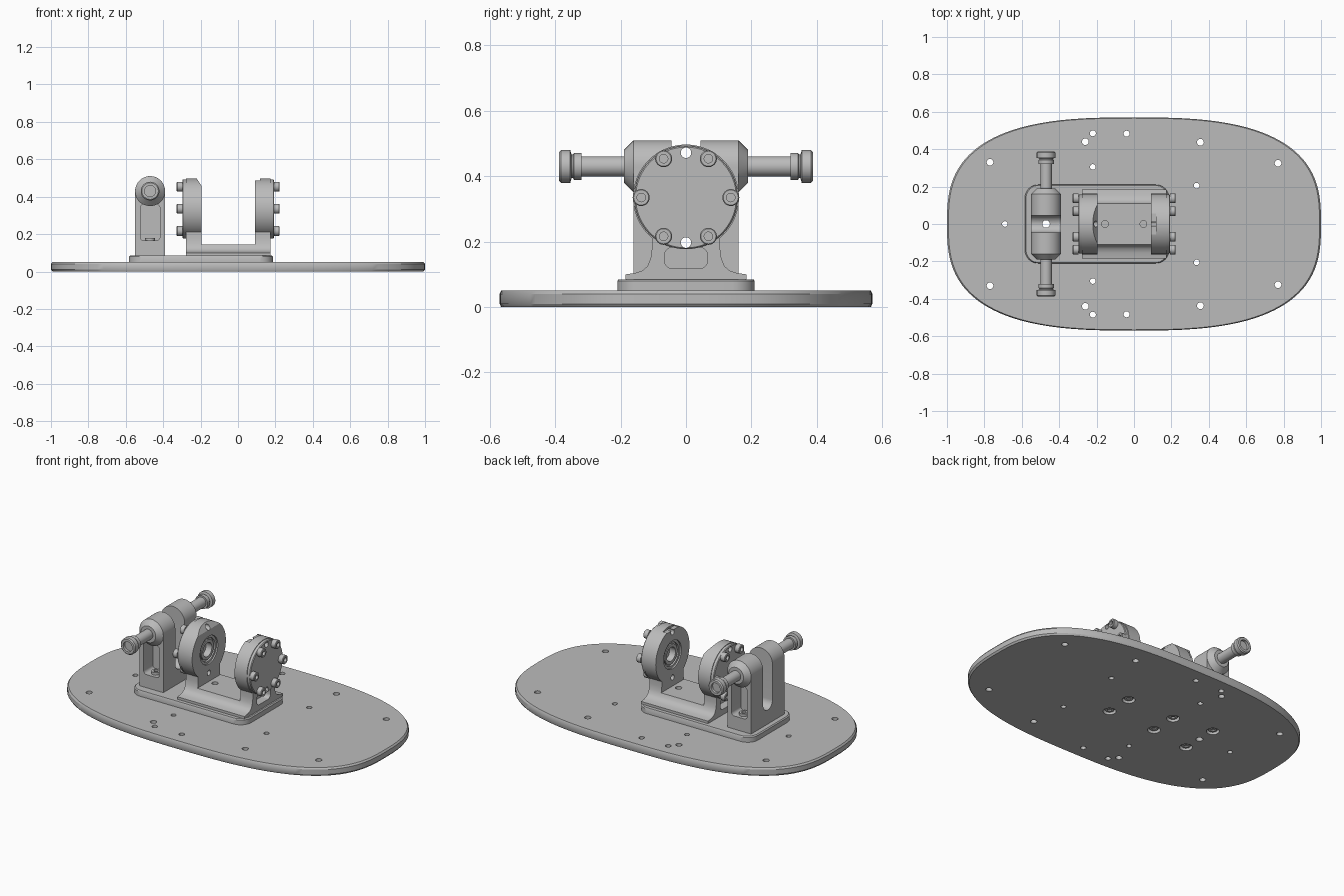
import bpy, bmesh
from math import cos, sin, pi, radians, copysign

if "Cube" in bpy.data.objects:
    bpy.data.objects.remove(bpy.data.objects["Cube"])

GREY = (0.5, 0.5, 0.5, 1)
grey = bpy.data.materials.new("machined grey")
grey.use_nodes = True
grey.diffuse_color = GREY
grey.node_tree.nodes["Principled BSDF"].inputs["Base Color"].default_value = GREY


def place(axis, p, q, t):
    """Map profile coordinates p, q and depth t onto the chosen axis."""
    return {"x": (t, p, q), "y": (p, t, q), "z": (p, q, t)}[axis]


def skin(name, rings, closed=False):
    """Join equal rings of points into a solid with smooth curved sides."""
    bm = bmesh.new()
    loops = [[bm.verts.new(p) for p in ring] for ring in rings]
    n = len(loops[0])
    pairs = list(zip(loops, loops[1:]))
    if closed:
        pairs.append((loops[-1], loops[0]))
    else:
        bm.faces.new(loops[0])
        bm.faces.new(loops[-1])
    for a, b in pairs:
        for i in range(n):
            j = (i + 1) % n
            bm.faces.new((a[i], a[j], b[j], b[i]))
    bmesh.ops.recalc_face_normals(bm, faces=bm.faces)
    mesh = bpy.data.meshes.new(name)
    bm.to_mesh(mesh)
    bm.free()
    mesh.materials.append(grey)
    obj = bpy.data.objects.new(name, mesh)
    bpy.context.collection.objects.link(obj)
    smooth(obj)
    return obj


def smooth(obj):
    for f in obj.data.polygons:
        f.use_smooth = True
    obj.data.set_sharp_from_angle(angle=radians(30))


def prism(name, pts, axis, layers, centre=(0, 0)):
    """Stack an outline at (scale, depth) layers."""
    return skin(name, [[place(axis, centre[0] + p * s, centre[1] + q * s, t)
                        for p, q in pts] for s, t in layers])


def extrude(name, pts, axis, a, b):
    return prism(name, pts, axis, [(1, a), (1, b)])


def lathe(name, profile, axis, centre, closed=False, sides=40):
    """Turn a (radius, depth) profile around an axis."""
    ang = [2 * pi * i / sides for i in range(sides)]
    return skin(name, [[place(axis, centre[0] + r * cos(a), centre[1] + r * sin(a), t)
                        for a in ang] for r, t in profile], closed)


def drill(r, axis, centre, a, b):
    return lathe("cutter", [(r, a), (r, b)], axis, centre, sides=24)


def cut(obj, *cutters):
    for c in cutters:
        mod = obj.modifiers.new("cut", "BOOLEAN")
        mod.operation, mod.solver, mod.object = "DIFFERENCE", "EXACT", c
        graph = bpy.context.evaluated_depsgraph_get()
        old = obj.data
        new = bpy.data.meshes.new_from_object(obj.evaluated_get(graph))
        obj.modifiers.clear()
        obj.data = new
        bpy.data.meshes.remove(old)
        bpy.data.objects.remove(c)
    smooth(obj)


def arc(cx, cy, r, a0, a1, n):
    return [(cx + r * cos(radians(a0 + (a1 - a0) * i / n)),
             cy + r * sin(radians(a0 + (a1 - a0) * i / n))) for i in range(n + 1)]


def rounded(cx, cy, w, h, r):
    pts = []
    for k, (sx, sy) in enumerate([(1, 1), (-1, 1), (-1, -1), (1, -1)]):
        pts += arc(cx + sx * (w / 2 - r), cy + sy * (h / 2 - r), r, 90 * k, 90 * k + 90, 8)
    return pts


# Base board: superellipse outline with chamfered rims
board_outline = []
for i in range(120):
    c, s = cos(2 * pi * i / 120), sin(2 * pi * i / 120)
    board_outline.append((copysign(abs(c) ** (2 / 2.8), c),
                          0.57 * copysign(abs(s) ** (2 / 2.8), s)))
board = prism("base_board", board_outline, "z",
              [(0.992, 0), (1, 0.01), (1, 0.04), (0.992, 0.05)])
holes = [(-0.22, 0.485, 0.016), (-0.04, 0.483, 0.016), (-0.26, 0.44, 0.018),
         (0.355, 0.437, 0.018), (0.77, 0.325, 0.018), (-0.77, 0.33, 0.018),
         (-0.22, 0.305, 0.015), (0.335, 0.205, 0.015)]
for x, y, r in holes:
    cut(board, *[drill(r, "z", (x, s * y), -0.1, 0.1) for s in (-1, 1)])
CLEVIS_X, PIN_Z = -0.47, 0.43
cut(board, drill(0.015, "z", (-0.69, 0), -0.1, 0.1),
    drill(0.02, "z", (CLEVIS_X, 0), -0.1, 0.1))

# Counterbored screws under the board
for x, y in [(0.107, 0.082), (-0.212, 0.082), (CLEVIS_X, 0.115)]:
    for s in (-1, 1):
        cut(board, drill(0.036, "z", (x, s * y), -0.1, 0.022))
        lathe("underside_screw", [(0.024, 0.025), (0.024, 0.008), (0.011, 0.008),
                                  (0.011, 0.016)], "z", (x, s * y), sides=24)

# Mounting pad
pad = prism("mounting_pad", rounded(0, 0, 0.77, 0.42, 0.07), "z",
            [(1, 0.05), (1, 0.079), (0.985, 0.085)], (-0.198, 0))
cut(pad, drill(0.02, "z", (CLEVIS_X, 0), 0, 0.2))

# Clevis tower with a round top, a through slot and side pockets
tower = arc(CLEVIS_X, PIN_Z, 0.08, 0, 180, 24) + [(-0.55, 0.085), (-0.39, 0.085)]
clevis = extrude("clevis", tower, "y", -0.16, 0.16)
slot = arc(0, 0.215, 0.045, 180, 360, 16) + [(0.045, 0.6), (-0.045, 0.6)]
cut(clevis, extrude("cutter", slot, "x", -0.7, -0.3),
    drill(0.02, "z", (CLEVIS_X, 0), 0, 0.3))
for s in (-1, 1):
    cut(clevis, extrude("cutter", rounded(CLEVIS_X, 0.262, 0.105, 0.195, 0.02),
                        "y", s * 0.07, s * 0.2))
    lathe("pocket_screw", [(0.026, 0.16), (0.026, 0.18), (0.013, 0.18), (0.013, 0.17)],
          "z", (CLEVIS_X, s * 0.115), sides=24)
    lathe("clevis_boss", [(0.08, s * 0.16), (0.05, s * 0.19)], "y", (CLEVIS_X, PIN_Z))
    # Plunger rod with a grooved, socketed knob
    knob = [(0.031, 0.1), (0.031, 0.32), (0.041, 0.32), (0.041, 0.342), (0.036, 0.346),
            (0.036, 0.35), (0.05, 0.354), (0.05, 0.382), (0.044, 0.388),
            (0.03, 0.388), (0.03, 0.372)]
    lathe("plunger_knob", [(r, s * t) for r, t in knob], "y", (CLEVIS_X, PIN_Z))

# Cradle: flared floor between two round bearing housings
MID, AXLE_Z = -0.0525, 0.335
INNER, OUTER, CAP = 0.1425, 0.225, 0.245
flare = [(0.118, 0.125), (0.132, 0.112), (0.155, 0.104), (0.185, 0.1), (0.185, 0.085)]


def mirrored(half):
    return half + [(-p, q) for p, q in reversed(half)]


floor = extrude("cradle_floor", mirrored([(0.11, 0.145)] + flare), "x",
                MID - INNER, MID + INNER)
cut(floor, *[drill(0.018, "z", (x, 0), 0.1, 0.2) for x in (-0.155, 0.05)])

for side, s in (("left", 1), ("right", -1)):
    def at(t):
        return MID + s * t

    neck = mirrored([(0.104, 0.18), (0.108, 0.15)] + flare)
    outline = arc(0, AXLE_Z, 0.162, 230, -50, 56) + neck
    housing = extrude(side + "_housing", outline, "x", at(INNER), at(OUTER))
    cap = lathe(side + "_cap", [(0.158, at(OUTER)), (0.158, at(CAP - 0.004)),
                                (0.154, at(CAP))], "x", (0, AXLE_Z), sides=64)
    # Bearing bore and relief window
    cut(housing, lathe("cutter", [(0.085, at(INNER - 0.05)), (0.085, at(INNER + 0.05))],
                       "x", (0, AXLE_Z)),
        extrude("cutter", rounded(0, 0.15, 0.13, 0.064, 0.022), "x",
                at(OUTER - 0.05), at(OUTER + 0.05)))
    for z in (0.472, 0.197):
        for part in (housing, cap):
            cut(part, drill(0.016, "x", (0, z), at(0.1), at(0.3)))
    # Top relief: a notch on one housing, a sloped flat on the other
    if s > 0:
        relief = [(at(0.13), 0.484), (at(0.17), 0.484), (at(0.17), 0.55), (at(0.13), 0.55)]
        cut(housing, extrude("cutter", relief, "y", -0.055, 0.055))
    else:
        relief = [(at(0.13), 0.44), (at(0.13), 0.56), (at(0.21), 0.56)]
        cut(housing, extrude("cutter", relief, "y", -0.3, 0.3))
    # Bearing with inner and outer races
    races = [(0.042, 0.01), (0.06, 0.01), (0.06, 0.02), (0.07, 0.02),
             (0.07, 0.008), (0.084, 0.008), (0.084, 0.049), (0.042, 0.049)]
    lathe(side + "_bearing", [(r, at(INNER + t)) for r, t in races], "x",
          (0, AXLE_Z), closed=True)
    # Ring of socket-head bolts
    bolt = [(0.026, 0), (0.026, 0.027), (0.023, 0.03), (0.013, 0.03), (0.013, 0.014)]
    for p in arc(0, AXLE_Z, 0.137, 0, 300, 5):
        lathe(side + "_cap_bolt", [(r, at(CAP + t)) for r, t in bolt], "x", p, sides=24)
